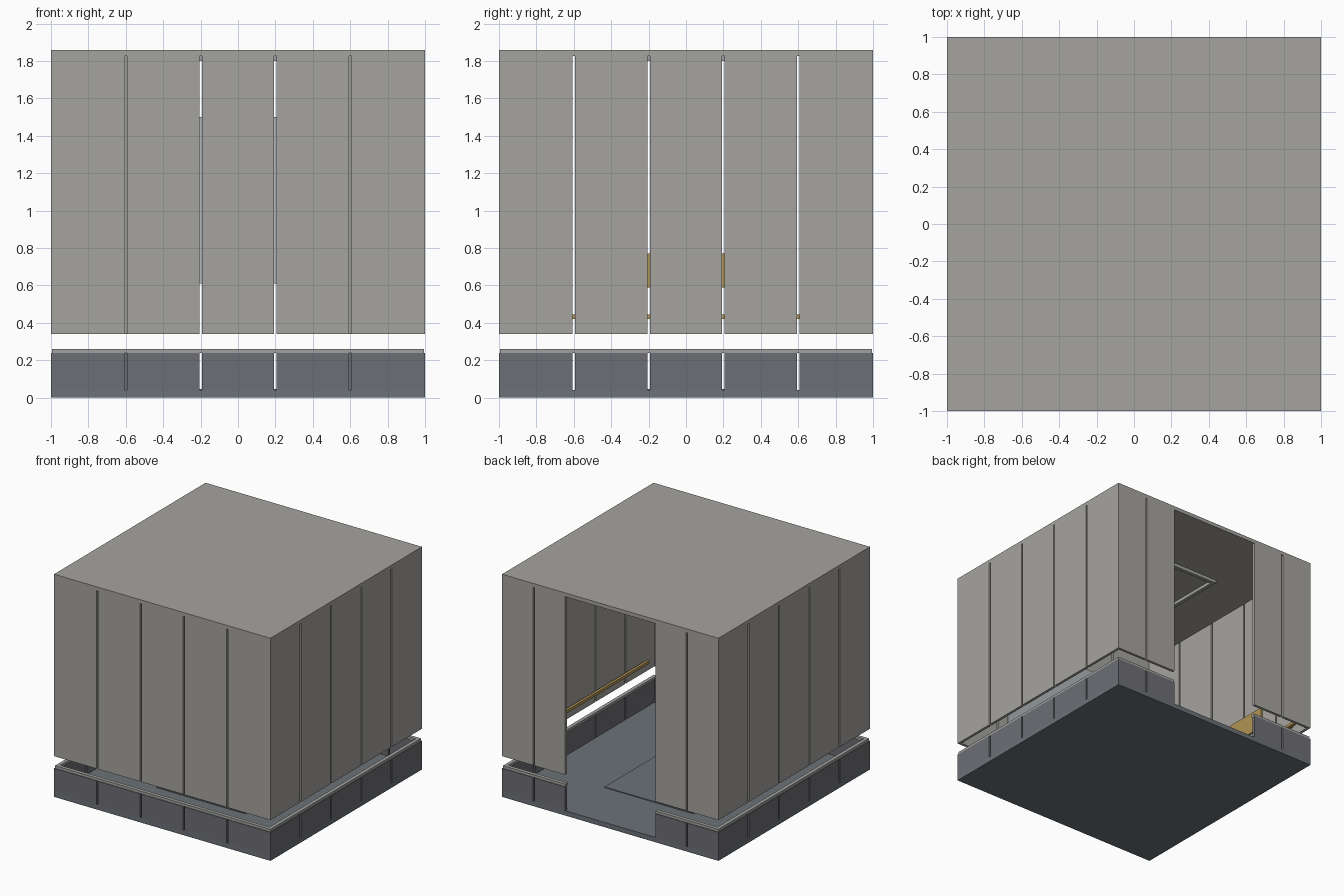
import bpy
import bmesh
from mathutils import Vector

if "Cube" in bpy.data.objects:
    bpy.data.objects.remove(bpy.data.objects["Cube"])


def material(name, r, g, b):
    m = bpy.data.materials.new(name)
    m.diffuse_color = (r, g, b, 1)
    m.use_nodes = True
    m.node_tree.nodes["Principled BSDF"].inputs["Base Color"].default_value = m.diffuse_color
    return m


WALL = material("warm grey panel", 0.38, 0.372, 0.35)
KICK = material("slate panel", 0.155, 0.158, 0.178)
FLOOR = material("blue grey floor", 0.15, 0.168, 0.188)
STEEL = material("brushed steel", 0.36, 0.37, 0.35)
BRASS = material("brass", 0.44, 0.30, 0.09)
MIRROR = material("mirror silver", 0.45, 0.48, 0.50)


def boxes(name, mat, spans):
    """One object made of boxes, each given as (x0, x1, y0, y1, z0, z1)."""
    bm = bmesh.new()
    for x0, x1, y0, y1, z0, z1 in spans:
        verts = bmesh.ops.create_cube(bm, size=1)["verts"]
        size = Vector((x1 - x0, y1 - y0, z1 - z0))
        mid = Vector((x0 + x1, y0 + y1, z0 + z1)) / 2
        for v in verts:
            v.co = v.co * size + mid
    mesh = bpy.data.meshes.new(name)
    bm.to_mesh(mesh)
    bm.free()
    mesh.materials.append(mat)
    ob = bpy.data.objects.new(name, mesh)
    bpy.context.collection.objects.link(ob)
    return ob


T = 0.022      # panel thickness
G = 0.007      # half of the gap between panels
DOOR = 0.417   # half of the doorway width
SEAMS = [-1, -0.6, -0.2, 0.2, 0.6, 1]
BACK = [(-1, -0.708), (-0.708, -DOOR), (DOOR, 0.708), (0.708, 1)]


def trim(a, b):
    """Shorten a panel at its seams but not at corners or the doorway."""
    ends = (-1, 1, -DOOR, DOOR)
    return (a if a in ends else a + G), (b if b in ends else b - G)


def wall_ring(z0, z1):
    """Panels of all four walls between two heights."""
    out = []
    for a, b in zip(SEAMS, SEAMS[1:]):
        a, b = trim(a, b)
        out.append((a, b, -1, -1 + T, z0, z1))
        # side walls stop short of the front and back panels
        c, d = max(a, -1 + T), min(b, 1 - T)
        out += [(-1, -1 + T, c, d, z0, z1), (1 - T, 1, c, d, z0, z1)]
    for a, b in BACK:
        a, b = trim(a, b)
        out.append((a, b, 1 - T, 1, z0, z1))
    return out


# Floor, mat and roof
boxes("floor_slab", FLOOR, [(-1, 1, -1, 1, 0, 0.04)])
boxes("floor_mat", FLOOR, [(-0.41, 0.41, -0.49, 0.49, 0.04, 0.047)])
boxes("roof_slab", WALL, [(-1, 1, -1, 1, 1.828, 1.86)])

# Wall panels
boxes("kick_panels", KICK, wall_ring(0.04, 0.238))
boxes("wall_panels", WALL, wall_ring(0.34, 1.828))

# Cap rail along the top of the kick panels
E, C = 0.995, 0.965
boxes("kick_cap", STEEL, [
    (-E, E, -E, -C, 0.238, 0.26),
    (-E, -C, -C, C, 0.238, 0.26),
    (C, E, -C, C, 0.238, 0.26),
    (-E, -DOOR, C, E, 0.238, 0.26),
    (DOOR, E, C, E, 0.238, 0.26)])

# Handrails with wall brackets on both sides
for side, s in (("left", -1), ("right", 1)):
    rail = sorted((s * 0.94, s * 0.962))
    arm = sorted((s * 0.962, s * (1 - T)))
    boxes(side + "_handrail", BRASS, [(*rail, -0.86, 0.86, 0.42, 0.444)])
    boxes(side + "_rail_brackets", BRASS,
          [(*arm, y - 0.012, y + 0.012, 0.422, 0.438) for y in (-0.8, -0.4, 0, 0.4, 0.8)])

# Long brass panel on the left wall
boxes("side_panel", BRASS, [(-1 + T, -0.965, -0.43, 0.43, 0.59, 0.77)])

# Mirror on the front wall, facing the doorway
boxes("mirror", MIRROR, [(-0.5, 0.5, -1 + T, -0.968, 0.61, 1.5)])

# Ceiling frame
X, Y, W = 0.56, 0.35, 0.03
boxes("ceiling_frame", STEEL, [
    (-X, X, -Y, -Y + W, 1.80, 1.828),
    (-X, X, Y - W, Y, 1.80, 1.828),
    (-X, -X + W, -Y + W, Y - W, 1.80, 1.828),
    (X - W, X, -Y + W, Y - W, 1.80, 1.828)])
